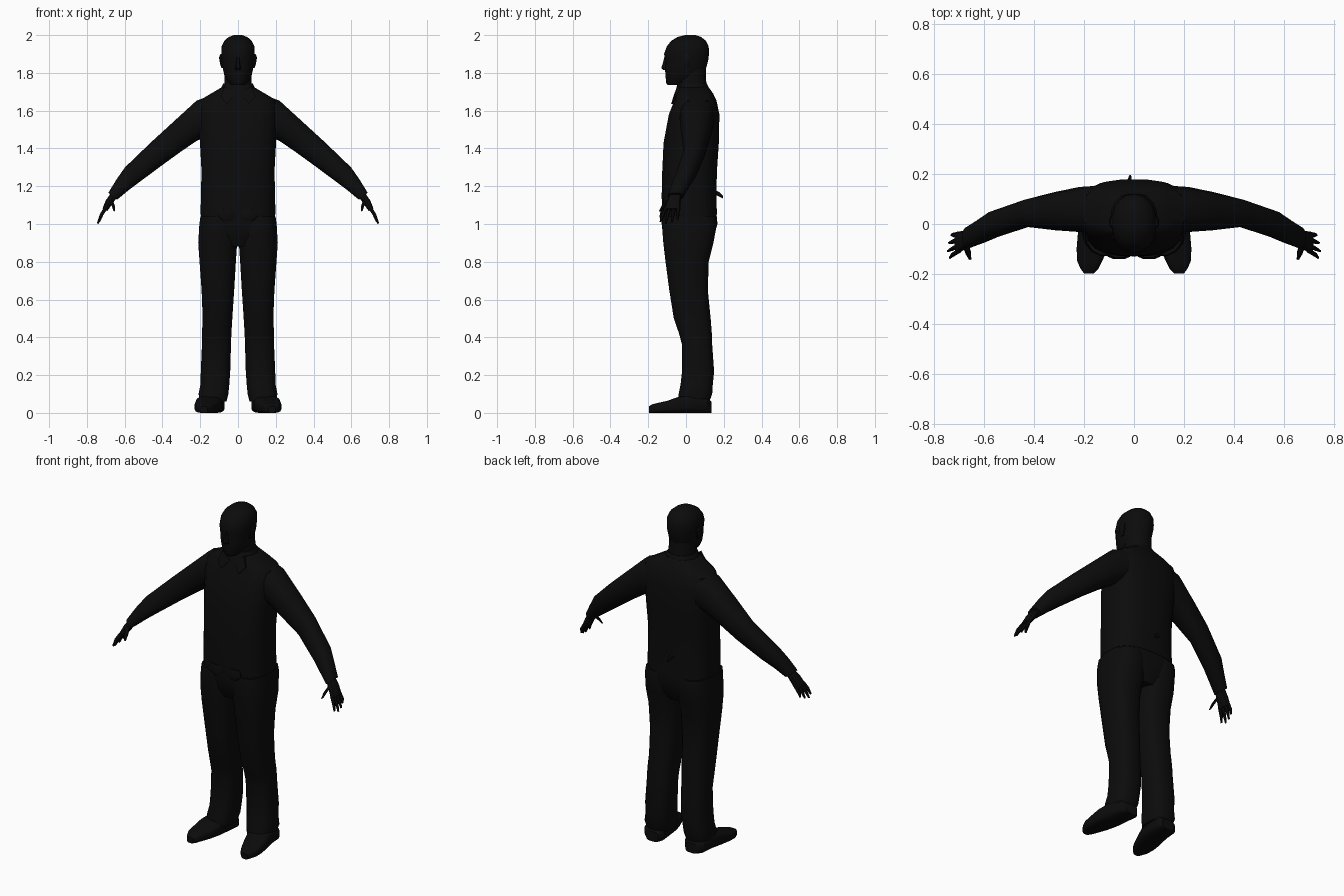
import bpy, bmesh, math
from mathutils import Vector

cloth = bpy.data.materials.new("near black")
cloth.diffuse_color = (0.0035, 0.0035, 0.0035, 1)


def finish(name, bm, mirror=False, angle=40):
    bmesh.ops.recalc_face_normals(bm, faces=bm.faces)
    me = bpy.data.meshes.new(name)
    bm.to_mesh(me)
    bm.free()
    me.materials.append(cloth)
    ob = bpy.data.objects.new(name, me)
    bpy.context.collection.objects.link(ob)
    if mirror:
        ob.modifiers.new("mirror", 'MIRROR').use_clip = False
    bpy.ops.object.select_all(action='DESELECT')
    ob.select_set(True)
    bpy.context.view_layer.objects.active = ob
    bpy.ops.object.shade_smooth_by_angle(angle=math.radians(angle))
    return ob


def add_loft(bm, rings, n=16, power=0.8):
    """Skin a tube over rings given as (centre, half axis u, half axis v)."""
    def sp(t):
        return math.copysign(abs(t) ** power, t)
    loops = []
    for c, u, v in rings:
        c, u, v = Vector(c), Vector(u), Vector(v)
        loops.append([bm.verts.new(c + u * sp(math.cos(a)) + v * sp(math.sin(a)))
                      for a in (2 * math.pi * (i + 0.5) / n for i in range(n))])
    for a, b in zip(loops, loops[1:]):
        for i in range(n):
            j = (i + 1) % n
            bm.faces.new((a[i], a[j], b[j], b[i]))
    bm.faces.new(loops[0])
    bm.faces.new(loops[-1])


def stack(name, rows, n=16, power=0.8, mirror=False):
    """Horizontal sections: z, x0, x1, y0, y1."""
    bm = bmesh.new()
    add_loft(bm, [(((x0 + x1) / 2, (y0 + y1) / 2, z), ((x1 - x0) / 2, 0, 0),
                   (0, (y1 - y0) / 2, 0)) for z, x0, x1, y0, y1 in rows], n, power)
    return finish(name, bm, mirror)


# Shirt and pelvis
stack("shirt", [
    (1.05, -.20, .20, -.128, .165), (1.15, -.198, .198, -.13, .162),
    (1.28, -.195, .195, -.127, .165), (1.43, -.203, .203, -.12, .175),
    (1.58, -.21, .21, -.092, .178), (1.655, -.205, .205, -.062, .162),
    (1.69, -.145, .145, -.055, .145), (1.725, -.085, .085, -.045, .12)], 20, 0.7)
stack("trouser_seat", [
    (.88, -.10, .10, -.09, .12), (.93, -.17, .17, -.115, .145),
    (1.0, -.20, .20, -.13, .168), (1.08, -.197, .197, -.128, .16)], 20, 0.7)

# Trouser legs
stack("trouser_legs", [
    (.06, .06, .20, -.045, .125), (.10, .05, .21, -.04, .14), (.15, .045, .20, -.03, .143),
    (.22, .04, .198, -.022, .150), (.36, .036, .192, -.022, .140),
    (.42, .034, .192, -.038, .138), (.50, .029, .188, -.066, .132),
    (.65, .019, .194, -.09, .117), (.80, .010, .205, -.110, .122),
    (.90, .003, .212, -.122, .147), (1.0, .0, .206, -.13, .166),
    (1.04, .01, .20, -.125, .16)], 16, 0.75, True)

# Shoes: sections running from heel to toe as y, x0, x1, top
bm = bmesh.new()
add_loft(bm, [(((x0 + x1) / 2, y, h / 2), ((x1 - x0) / 2, 0, 0), (0, 0, h / 2))
              for y, x0, x1, h in [
                  (.135, .09, .17, .06), (.11, .07, .20, .08), (.03, .075, .21, .10),
                  (-.04, .085, .225, .085), (-.10, .105, .23, .064),
                  (-.15, .127, .227, .053), (-.18, .143, .213, .045),
                  (-.197, .16, .20, .035)]], 16, 0.55)
finish("shoes", bm, True)

# Sleeves: each section spans an upper and a lower point in the front plane
bm = bmesh.new()
rings = []
for xt, zt, xb, zb, y0, y1 in [
        (.10, 1.70, .12, 1.47, -.04, .155), (.22, 1.655, .215, 1.44, -.032, .148),
        (.34, 1.545, .29, 1.39, -.025, .128), (.46, 1.435, .39, 1.318, -.012, .10),
        (.60, 1.30, .52, 1.222, -.055, .052), (.645, 1.235, .58, 1.177, -.078, .018),
        (.687, 1.165, .64, 1.128, -.098, -.012)]:
    rings.append((((xt + xb) / 2, (y0 + y1) / 2, (zt + zb) / 2),
                  ((xt - xb) / 2, 0, (zt - zb) / 2), (0, (y1 - y0) / 2, 0)))
add_loft(bm, rings, 14, 0.85)
finish("sleeves", bm, True)

# Hands: a flat palm, four fingers and a thumb
bm = bmesh.new()
add_loft(bm, [((.655, -.055, 1.155), (.018, 0, .01), (0, .03, 0)),
              ((.683, -.066, 1.115), (.018, 0, .01), (0, .038, 0)),
              ((.705, -.075, 1.075), (.013, 0, .007), (0, .045, 0))], 10)


def digit(a, b, c, r):
    add_loft(bm, [(p, (s, 0, s * .5), (0, s, 0))
                  for p, s in ((a, r), (b, r * .9), (c, r * .45))], 6, 1)


for k, tip in enumerate([(.735, -.135, 1.012), (.743, -.108, 1.002),
                         (.738, -.075, 1.01), (.728, -.045, 1.025)]):
    y = -.108 + .022 * k
    digit((.70, y, 1.085), (.722, (y + tip[1]) / 2, 1.05), tip, .0105)
digit((.672, -.085, 1.13), (.662, -.115, 1.10), (.655, -.138, 1.068), .013)
finish("hands", bm, True)

# Neck and head
stack("neck", [(1.67, -.085, .085, -.05, .12), (1.73, -.073, .073, -.045, .108),
               (1.82, -.072, .072, -.04, .105)], 14, 0.9)
stack("head", [
    (1.735, -.035, .035, -.098, -.02), (1.75, -.05, .05, -.106, .05),
    (1.785, -.073, .073, -.108, .09), (1.83, -.083, .083, -.112, .108),
    (1.87, -.088, .088, -.110, .118), (1.90, -.09, .09, -.116, .122),
    (1.94, -.088, .088, -.102, .12), (1.97, -.074, .074, -.078, .105),
    (1.99, -.05, .05, -.045, .08), (2.0, -.022, .022, -.005, .05)], 18, 0.92)
stack("nose", [(1.815, -.015, .015, -.122, -.09), (1.825, -.018, .018, -.132, -.09),
               (1.85, -.011, .011, -.124, -.09), (1.885, -.008, .008, -.115, -.09)], 8)
stack("ears", [(1.825, .078, .088, -.012, .012), (1.85, .08, .096, -.016, .024),
               (1.88, .08, .101, -.016, .032), (1.90, .08, .094, -.008, .026)],
      8, 0.9, True)

# Collar band and pointed front flaps
stack("collar", [(1.67, -.105, .105, -.066, .135), (1.715, -.095, .095, -.054, .125),
                 (1.745, -.078, .078, -.046, .11)], 16, 0.85)
bm = bmesh.new()
shape = [(.012, -.062, 1.69), (.06, -.079, 1.635), (.092, -.06, 1.675), (.07, -.045, 1.73)]
front = [bm.verts.new(p) for p in shape]
back = [bm.verts.new((x, y + .015, z)) for x, y, z in shape]
bm.faces.new(front)
bm.faces.new(back[::-1])
for i in range(4):
    j = (i + 1) % 4
    bm.faces.new((front[i], back[i], back[j], front[j]))
finish("collar_flaps", bm, True)

# Rumpled shirt hem at the front and a small loose tab at the back
stack("hem_folds", [(1.015, .03, .08, -.134, -.10), (1.04, .01, .11, -.142, -.10),
                    (1.08, .02, .10, -.134, -.10)], 8, 0.9, True)
bm = bmesh.new()
add_loft(bm, [((-.02, .15, 1.168), (.012, 0, 0), (0, 0, .012)),
              ((-.018, .175, 1.158), (.010, 0, 0), (0, 0, .012)),
              ((-.015, .195, 1.143), (.004, 0, 0), (0, 0, .008))], 6)
finish("back_tab", bm)
